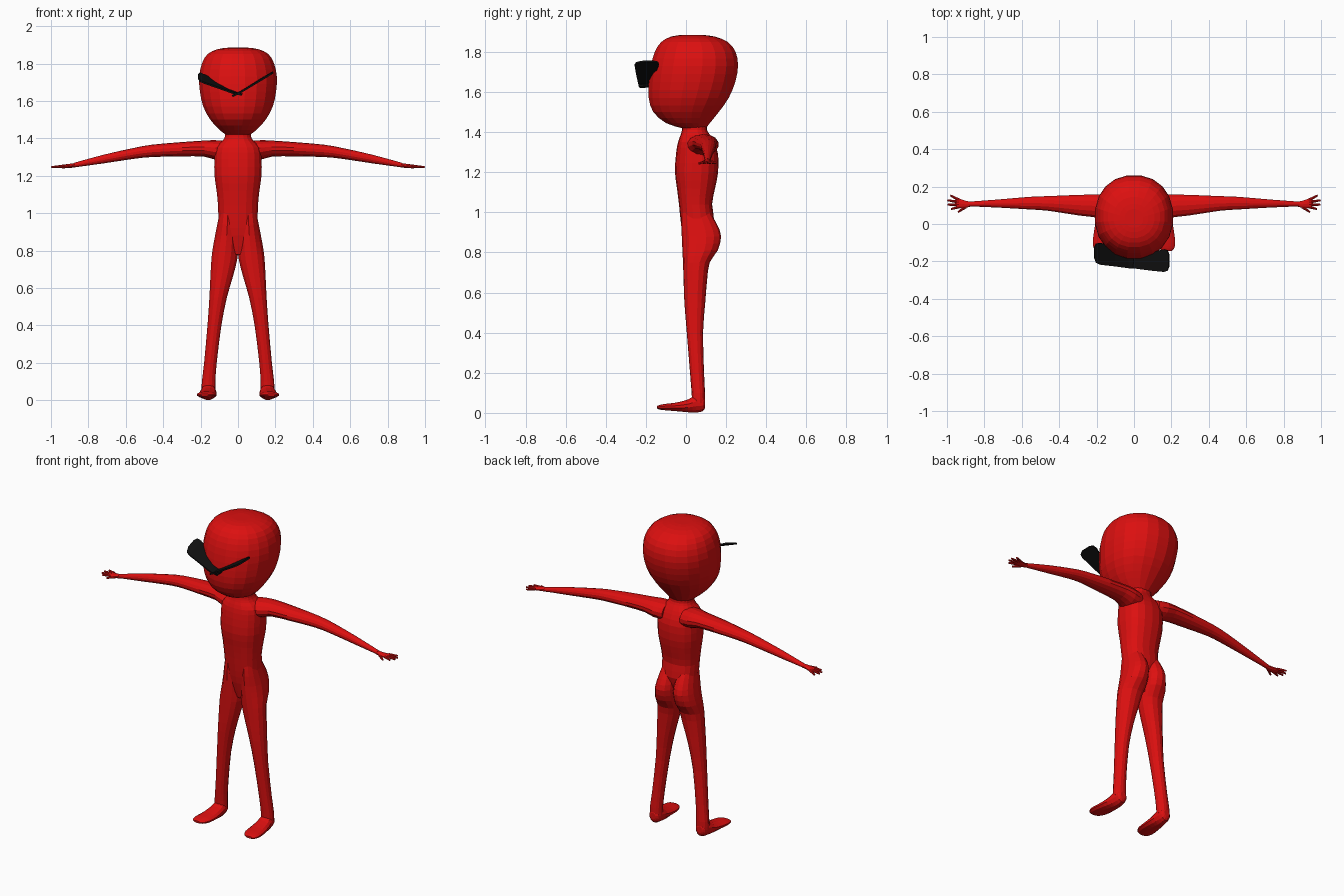
import bpy, bmesh, math
from mathutils import Vector


def material(name, rgb):
    m = bpy.data.materials.new(name)
    m.diffuse_color = (*rgb, 1)
    return m


RED = material("bright red", (0.72, 0.005, 0.005))
BLACK = material("black", (0.005, 0.005, 0.005))


def finish(name, bm, mat, mirror=False):
    bmesh.ops.recalc_face_normals(bm, faces=bm.faces)
    me = bpy.data.meshes.new(name)
    bm.to_mesh(me)
    bm.free()
    me.materials.append(mat)
    ob = bpy.data.objects.new(name, me)
    bpy.context.collection.objects.link(ob)
    if mirror:
        ob.modifiers.new("mirror", 'MIRROR').use_mirror_merge = False
    return ob


def smooth_rings(rings):
    """Insert one Catmull-Rom ring between each neighbouring pair."""
    out = []
    n = len(rings)
    for i in range(n - 1):
        a, b = rings[i], rings[i + 1]
        p, q = rings[max(i - 1, 0)], rings[min(i + 2, n - 1)]
        out += [a, tuple((9 * (s + t) - u - v) / 16 for s, t, u, v in zip(a, b, p, q))]
    return out + [rings[-1]]


def loft(name, axis, rings, segs=16, power=1.0, mirror=False, dense=True):
    """Rings: (position on axis, min a, max a, min b, max b)."""
    bm = bmesh.new()
    loops = []
    for pos, a0, a1, b0, b1 in (smooth_rings(rings) if dense else rings):
        loop = []
        for i in range(segs):
            t = 2 * math.pi * (i + 0.5) / segs
            c, s = math.cos(t), math.sin(t)
            a = (a0 + a1) / 2 + (a1 - a0) / 2 * math.copysign(abs(c) ** power, c)
            b = (b0 + b1) / 2 + (b1 - b0) / 2 * math.copysign(abs(s) ** power, s)
            co = {'x': (pos, a, b), 'y': (a, pos, b), 'z': (a, b, pos)}[axis]
            loop.append(bm.verts.new(co))
        loops.append(loop)
    for l0, l1 in zip(loops, loops[1:]):
        for i in range(segs):
            j = (i + 1) % segs
            bm.faces.new((l0[i], l0[j], l1[j], l1[i]))
    bm.faces.new(loops[0])
    bm.faces.new(loops[-1])
    return finish(name, bm, RED, mirror)


# Head: large egg narrowing to the chin
loft("head", 'z', [
    (1.42, -.065, .065, -.02, .10), (1.445, -.10, .10, -.10, .12),
    (1.50, -.15, .15, -.165, .165), (1.57, -.188, .188, -.188, .215),
    (1.65, -.206, .206, -.188, .248), (1.73, -.21, .21, -.178, .262),
    (1.80, -.195, .195, -.158, .25), (1.85, -.165, .165, -.125, .21),
    (1.877, -.11, .11, -.075, .145), (1.885, -.05, .05, -.02, .08)], segs=20, power=0.93)

# Torso with neck, tapering away between the hips
loft("torso", 'z', [
    (.78, -.045, .045, .01, .09), (.88, -.10, .10, -.015, .115),
    (.96, -.106, .106, -.027, .14), (1.04, -.108, .108, -.035, .13),
    (1.12, -.116, .116, -.045, .145), (1.20, -.127, .127, -.055, .16),
    (1.29, -.128, .128, -.05, .16), (1.35, -.12, .12, -.04, .14),
    (1.385, -.085, .085, -.027, .12), (1.41, -.07, .07, -.02, .105),
    (1.44, -.07, .07, -.02, .105)], segs=18, power=0.85)

# Legs, swelling into the buttocks at the top
loft("leg", 'z', [
    (.05, .12, .196, .03, .095), (.10, .12, .194, .028, .095),
    (.20, .113, .182, .02, .09), (.40, .088, .164, .004, .085),
    (.55, .058, .154, -.008, .096), (.66, .026, .149, -.012, .105),
    (.75, .003, .144, -.015, .118), (.81, -.003, .137, -.018, .158),
    (.88, -.003, .124, -.021, .175), (.94, .002, .112, -.024, .155),
    (1.0, .012, .10, -.02, .12)], segs=14, power=0.93, mirror=True)

# Feet
loft("foot", 'y', [
    (.096, .142, .176, .03, .07), (.085, .126, .19, .008, .085),
    (.05, .118, .198, .0, .09), (.01, .114, .207, .002, .068),
    (-.05, .113, .217, .008, .052), (-.10, .118, .222, .012, .046),
    (-.132, .135, .215, .016, .04), (-.145, .155, .20, .022, .034)],
    segs=12, mirror=True)

# Arms
loft("arm", 'x', [
    (.06, .0, .15, 1.28, 1.385), (.12, .008, .163, 1.285, 1.39),
    (.18, .03, .16, 1.302, 1.388), (.30, .045, .157, 1.304, 1.38),
    (.46, .07, .15, 1.30, 1.366), (.56, .077, .146, 1.29, 1.348),
    (.72, .087, .132, 1.266, 1.312), (.88, .094, .12, 1.244, 1.268)],
    segs=14, mirror=True)

# Palms
loft("palm", 'x', [
    (.87, .094, .12, 1.244, 1.268), (.90, .085, .125, 1.242, 1.264),
    (.93, .083, .135, 1.241, 1.26), (.95, .09, .133, 1.243, 1.257)],
    segs=10, mirror=True)


def finger(name, start, end, r0, r1):
    bm = bmesh.new()
    a, b = Vector(start), Vector(end)
    bmesh.ops.create_cone(bm, cap_ends=True, segments=8, radius1=r0, radius2=r1,
                          depth=(b - a).length)
    q = (b - a).to_track_quat('Z', 'Y')
    for v in bm.verts:
        v.co = q @ v.co + (a + b) / 2
    finish(name, bm, RED, mirror=True)


# Fingers and thumb
for i, (x, y0, y1) in enumerate([(.982, .128, .153), (.998, .117, .127),
                                 (.997, .104, .103), (.978, .092, .08)]):
    finger(f"finger_{i + 1}", (.935, y0, 1.251), (x, y1, 1.246), .0085, .005)
finger("thumb", (.90, .092, 1.251), (.94, .064, 1.244), .009, .005)


def wing(name, sections):
    """Thin plate from (x, front y, front z, back y, back z) sections."""
    bm = bmesh.new()
    rows = [[bm.verts.new((x, yf, zf)), bm.verts.new((x, yb, zb))]
            for x, yf, zf, yb, zb in sections]
    for r, s in zip(rows, rows[1:]):
        bm.faces.new((r[0], s[0], s[1], r[1]))
    ob = finish(name, bm, BLACK)
    mod = ob.modifiers.new("thickness", 'SOLIDIFY')
    mod.thickness = .009
    mod.offset = 0


# Slanted black eye plates meeting in a V
wing("left_eye_plate", [
    (-.213, -.18, 1.722, -.125, 1.742), (-.203, -.207, 1.706, -.106, 1.748),
    (-.18, -.217, 1.696, -.102, 1.738), (-.10, -.226, 1.668, -.118, 1.697),
    (-.03, -.236, 1.643, -.15, 1.657), (.022, -.236, 1.632, -.17, 1.636)])
wing("right_eye_plate", [
    (-.03, -.232, 1.624, -.17, 1.627), (.02, -.24, 1.650, -.16, 1.653),
    (.10, -.25, 1.698, -.15, 1.702), (.16, -.256, 1.734, -.135, 1.738),
    (.178, -.25, 1.745, -.14, 1.749), (.188, -.225, 1.752, -.165, 1.754)])
